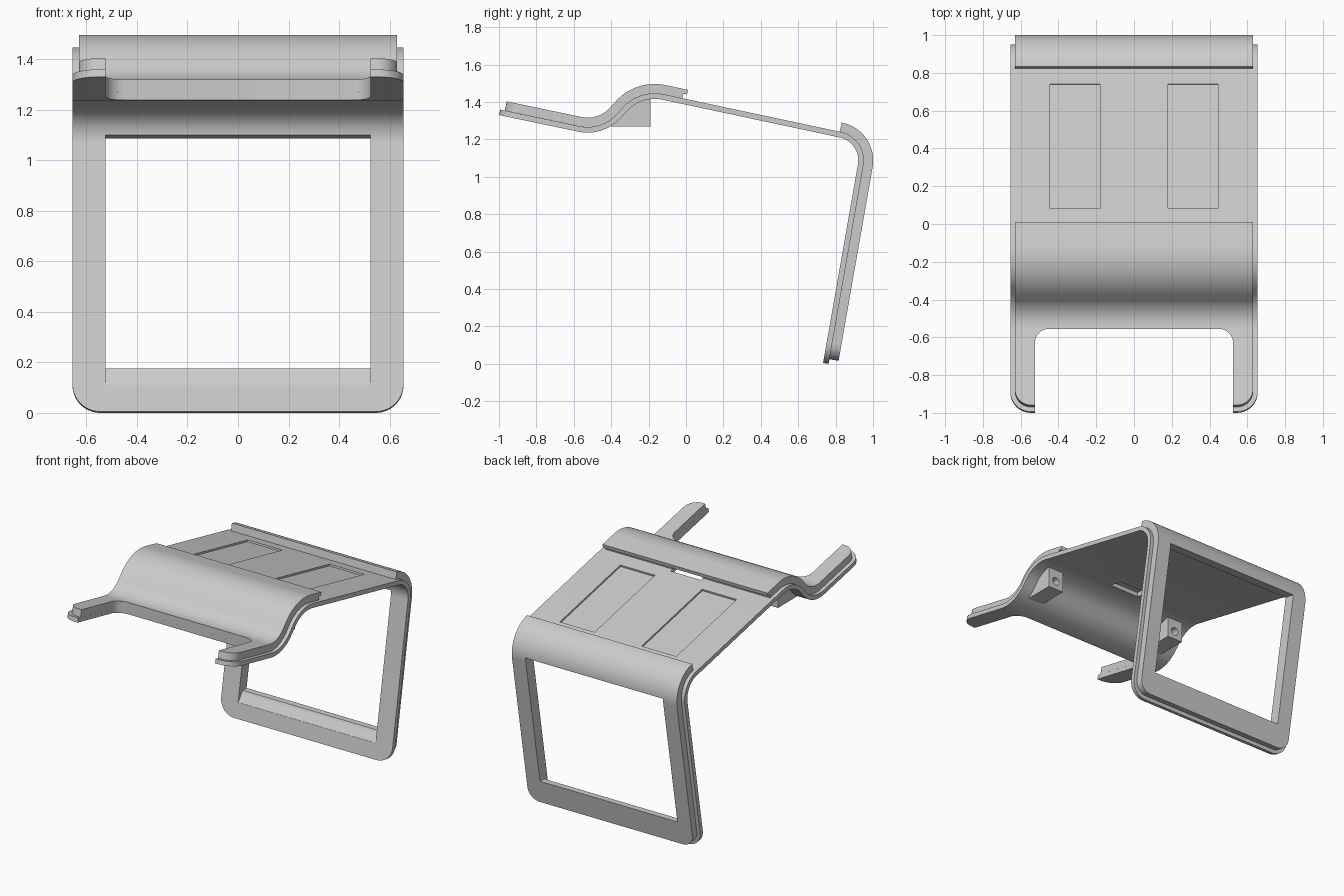
import bpy, bmesh, math
from mathutils import Vector

cube = bpy.data.objects.get("Cube")
if cube:
    bpy.data.objects.remove(cube, do_unlink=True)

grey = bpy.data.materials.new("light_grey")
grey.use_nodes = True
colour = (0.6, 0.6, 0.6, 1)
grey.diffuse_color = colour
grey.node_tree.nodes["Principled BSDF"].inputs["Base Color"].default_value = colour


def prism(name, profile, x0, x1, round_edges=(), radius=0):
    """Extrude a side (y, z) profile along x, rounding chosen profile edges at both ends."""
    bm = bmesh.new()
    a = [bm.verts.new((x0, y, z)) for y, z in profile]
    b = [bm.verts.new((x1, y, z)) for y, z in profile]
    n = len(profile)
    bm.faces.new(a)
    bm.faces.new(b[::-1])
    for i in range(n):
        j = (i + 1) % n
        bm.faces.new((a[i], b[i], b[j], a[j]))
    bmesh.ops.recalc_face_normals(bm, faces=bm.faces)
    if round_edges:
        edges = [bm.edges.get((s[i], s[(i + 1) % n])) for i in round_edges for s in (a, b)]
        bmesh.ops.bevel(bm, geom=edges, offset=radius, segments=10,
                        profile=0.5, affect='EDGES')
    mesh = bpy.data.meshes.new(name)
    bm.to_mesh(mesh)
    bm.free()
    mesh.materials.append(grey)
    obj = bpy.data.objects.new(name, mesh)
    bpy.context.collection.objects.link(obj)
    return obj


def path(corners):
    """Filleted side path as (point, upward normal) pairs; corners are (y, z, radius)."""
    pts = [Vector(c[:2]) for c in corners]
    out = []
    for i, p in enumerate(pts):
        d0 = (p - pts[i - 1]).normalized() if i else None
        d1 = (pts[i + 1] - p).normalized() if i < len(pts) - 1 else None
        if d0 is None or d1 is None:
            d = d1 or d0
            out.append((p, Vector((-d.y, d.x))))
            continue
        turn = math.atan2(d0.x * d1.y - d0.y * d1.x, d0.dot(d1))
        side = math.copysign(1, turn)
        r = corners[i][2]
        n0 = Vector((-d0.y, d0.x))
        centre = p - d0 * r * math.tan(abs(turn) / 2) + n0 * side * r
        steps = 16
        for k in range(steps + 1):
            t = turn * k / steps
            n = Vector((n0.x * math.cos(t) - n0.y * math.sin(t),
                        n0.x * math.sin(t) + n0.y * math.cos(t)))
            out.append((centre - n * side * r, n))
    return out


def strip(name, corners, low, high, x0, x1, ends="", radius=0):
    """Bent sheet between two offsets of a path, with optional rounded ends."""
    pts = path(corners)
    profile = [p + n * low for p, n in pts] + [p + n * high for p, n in reversed(pts)]
    edges = [len(profile) - 1] * ("s" in ends) + [len(pts) - 1] * ("e" in ends)
    return prism(name, profile, x0, x1, edges, radius)


def cut(obj, cutters):
    bpy.context.view_layer.objects.active = obj
    for c in cutters:
        m = obj.modifiers.new("cut", 'BOOLEAN')
        m.operation, m.solver, m.object = 'DIFFERENCE', 'EXACT', c
        bpy.ops.object.modifier_apply(modifier=m.name)


def shelf(y):
    return (y, 1.385 - 0.213 * y, 0)


# Underside path of the whole bent sheet
front, dip, crest = (-1.0, 1.33, 0), (-0.441, 1.213, 0.24), (-0.238, 1.436, 0.2)
rear, foot = (0.94, 1.185, 0.125), (0.733, 0.005, 0)
W, U = 0.655, 0.63

base = strip("base_sheet", [front, dip, crest, rear, foot], 0, 0.03, -W, W, "se", 0.11)
top_front = strip("front_cover", [(-0.975, 1.325, 0), dip, crest, shelf(-0.025)],
                  0.03, 0.08, -U, U, "s", 0.085)
lip = strip("cover_lip", [shelf(-0.025), shelf(-0.006)], 0.055, 0.08, -U, U)
top_rear = strip("rear_cover", [shelf(0.816), rear, (0.737, 0.03, 0)],
                 0.03, 0.08, -U, U, "e", 0.085)

# Cutters: front notch, rear window, slot under the lip, shelf pockets
notch = prism("notch_cutter", [(-1.2, 1.1), (-0.555, 1.1), (-0.555, 1.7), (-1.2, 1.7)],
              -0.525, 0.525, [1], 0.075)
window = prism("window_cutter", [(0.5, 0.11), (0.753, 0.11), (0.8, 0.175), (1.2, 0.175),
                                 (1.2, 1.05), (0.5, 1.174)], -0.525, 0.525)
slot = prism("slot_cutter", [(-0.1, 1.3), (0.004, 1.3), (0.004, 1.436), (-0.1, 1.436)],
             -0.115, 0.115)
pockets = [strip("pocket_cutter", [shelf(0.075), shelf(0.735)], 0.018, 0.08, x, x + 0.265)
           for x in (-0.445, 0.18)]

cut(base, [notch, window, slot] + pockets)
cut(top_front, [notch, slot])
cut(top_rear, [window])
parts = [base, top_front, lip, top_rear]
cutters = [notch, window, slot] + pockets

# Mounting brackets under the bend, each with a screw hole in its rear face
for side, sign in (("left", 1), ("right", -1)):
    x = 0.51 * sign
    bracket = prism(side + "_bracket", [(-0.4, 1.27), (-0.19, 1.27), (-0.19, 1.42),
                                        (-0.26, 1.405), (-0.33, 1.345)], x - 0.06, x + 0.06)
    bpy.ops.mesh.primitive_cylinder_add(vertices=24, radius=0.028, depth=0.2,
                                        location=(x, -0.18, 1.33),
                                        rotation=(math.pi / 2, 0, 0))
    hole = bpy.context.object
    hole.data.materials.append(grey)
    cut(bracket, [hole])
    parts.append(bracket)
    cutters.append(hole)

for c in cutters:
    bpy.data.objects.remove(c, do_unlink=True)

# Smooth the bends, keep the edges crisp
bpy.ops.object.select_all(action='DESELECT')
for p in parts:
    p.select_set(True)
bpy.context.view_layer.objects.active = base
bpy.ops.object.shade_smooth_by_angle(angle=math.radians(30))
